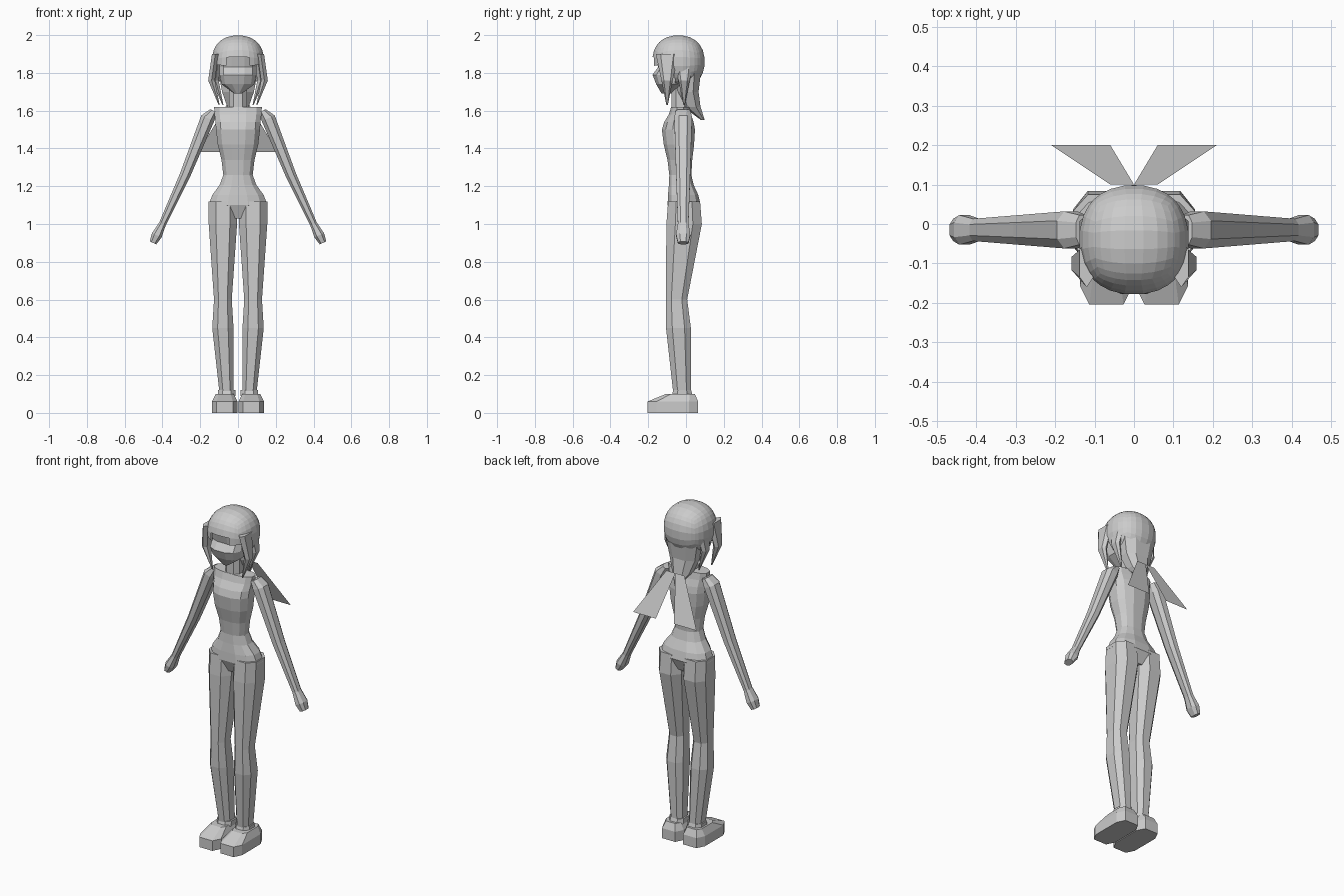
import bpy, bmesh, math
from mathutils import Vector, Matrix

if "Cube" in bpy.data.objects:
    bpy.data.objects.remove(bpy.data.objects["Cube"])

grey = bpy.data.materials.new("light grey")
grey.use_nodes = True
grey.diffuse_color = (.6, .6, .6, 1)
grey.node_tree.nodes["Principled BSDF"].inputs["Base Color"].default_value = grey.diffuse_color


def finish(mesh_builder, name, mirror=False):
    bmesh.ops.recalc_face_normals(mesh_builder, faces=mesh_builder.faces)
    mesh = bpy.data.meshes.new(name)
    mesh_builder.to_mesh(mesh)
    mesh_builder.free()
    mesh.materials.append(grey)
    part = bpy.data.objects.new(name, mesh)
    bpy.context.collection.objects.link(part)
    if mirror:
        part.modifiers.new("Mirror", 'MIRROR')


def signed_power(value, power):
    return math.copysign(abs(value) ** power, value)


def ring(height, half_width, half_depth, shift_x=0, shift_y=0):
    return Vector((shift_x, shift_y, height, half_width, half_depth))


def eased(keys, steps):
    """Add in-between rings: even in height, eased in outline."""
    result = []
    for start, end in zip(keys, keys[1:]):
        for step in range(steps):
            even = step / steps
            smooth = (1 - math.cos(math.pi * even)) / 2
            between = start.lerp(end, smooth)
            between[2] = start[2] + (end[2] - start[2]) * even
            result.append(between)
    return result + keys[-1:]


def loft(name, rings, x=0, y=0, sides=8, power=.8, mirror=False, tilt=0):
    """Skin through rounded rings stacked around a base position."""
    builder = bmesh.new()
    rotation = Matrix.Rotation(tilt, 3, 'Y')
    rows = []
    for shift_x, shift_y, height, half_width, half_depth in rings:
        centre = Vector((x + shift_x, y + shift_y, height))
        row = []
        for index in range(sides):
            angle = math.tau * (index + .5) / sides
            offset = Vector((half_width * signed_power(math.cos(angle), power),
                             half_depth * signed_power(math.sin(angle), power), 0))
            row.append(builder.verts.new(centre + rotation @ offset))
        rows.append(row)
    for lower, upper in zip(rows, rows[1:]):
        for index in range(sides):
            following = (index + 1) % sides
            builder.faces.new((lower[index], lower[following], upper[following], upper[index]))
    builder.faces.new(rows[0])
    builder.faces.new(rows[-1])
    finish(builder, name, mirror)


# Torso with hips, waist, chest and shoulders
crotch = ring(1.03, .07, .06, shift_y=.02)
hips = ring(1.1, .16, .09, shift_y=.02)
waist = ring(1.26, .08, .06)
chest = ring(1.5, .12, .09, shift_y=-.01)
shoulders = ring(1.62, .13, .05)
loft("torso", [crotch] + eased([hips, waist, chest, shoulders], steps=3), y=-.03, sides=12)
loft("neck", [ring(1.6, .05, .05), ring(1.74, .05, .05)], y=-.03)

# Legs, slim above the knee and tapering to the ankle
thigh = ring(1, .08, .1, shift_y=.01)
above_knee = ring(.6, .05, .06, shift_y=-.03)
knee = ring(.45, .06, .07, shift_y=-.02)
ankle = ring(.1, .04, .05, shift_x=-.02)
loft("leg", [ring(1.12, .08, .09, shift_y=.01), thigh, above_knee, knee, ankle],
     x=.08, y=-.02, mirror=True)
loft("ankle_cuff", [ring(.09, .05, .06), ring(.12, .05, .05)], x=.06, y=-.02, mirror=True)

# Shoes with a straight sole edge and sloping upper
loft("shoe", [ring(0, .07, .14), ring(.06, .07, .14), ring(.1, .05, .08, shift_y=.04)],
     x=.07, y=-.07, power=.5, mirror=True)

# Arms and mitten hands, spread outwards
shoulder_cap = ring(1.6, .02, .04, shift_x=.13)
upper_arm = ring(1.56, .04, .05, shift_x=.16)
elbow = ring(1.26, .03, .04, shift_x=.28)
wrist = ring(1, .02, .03, shift_x=.4)
palm = ring(.94, .03, .04, shift_x=.43)
fingertips = ring(.9, .02, .03, shift_x=.45)
loft("arm", [shoulder_cap, upper_arm, elbow, wrist], y=-.015, mirror=True, tilt=-.4)
loft("hand", [wrist, palm, fingertips], y=-.015, mirror=True, tilt=-.4)

# Face with a recessed eye band above the protruding lower half
chin = ring(1.69, .02, .03, shift_y=-.02)
jaw = ring(1.74, .09, .08)
nose = ring(1.79, .1, .1)
eye_band = ring(1.83, .1, .07)
forehead = ring(1.91, .1, .09)
loft("face", [chin, jaw, nose, eye_band, forehead], y=-.08, sides=12)

# Hair cap: rounded cube with an arched face opening
cap = bmesh.new()
bmesh.ops.create_cube(cap, size=2)
bmesh.ops.subdivide_edges(cap, edges=cap.edges, cuts=6, use_grid_fill=True)
for vertex in cap.verts:
    rounded = [signed_power(value, .9) for value in vertex.co.normalized()]
    vertex.co = Vector(rounded) * .14 + Vector((0, -.04, 1.86))
opening = []
for face in cap.faces:
    centre = face.calc_center_median()
    if centre.y < -.06 and centre.z < 1.9 - abs(centre.x) * .6:
        opening.append(face)
bmesh.ops.delete(cap, geom=opening, context='FACES')
finish(cap, "hair_cap")

# Hair falling behind the neck, ending in a point
crown = ring(1.85, .12, .08)
nape = ring(1.7, .09, .06)
gathered = ring(1.62, .06, .05, shift_y=.02)
point = ring(1.55, .01, .01, shift_y=.08)
loft("back_hair", [crown, nape, gathered, point], y=.01)

# Tapered locks either side of the face
lock = [ring(1.9, .02, .06), ring(1.76, .02, .03, shift_x=.02), ring(1.63, .003, .004, shift_x=-.02)]
loft("front_lock", lock, x=.12, y=-.1, sides=6, mirror=True)
loft("rear_lock", lock, x=.1, y=-.01, sides=6, mirror=True)

# Flat ribbon tails spreading from the back of the hair
ribbon = bmesh.new()
top_y, top_z, end_y, end_z = .1, 1.63, .2, 1.38
outline = [(0, top_y, top_z), (.06, top_y, top_z), (.21, end_y, end_z), (.06, end_y, end_z)]
ribbon.faces.new([ribbon.verts.new(corner) for corner in outline])
finish(ribbon, "ribbon_tail", mirror=True)
